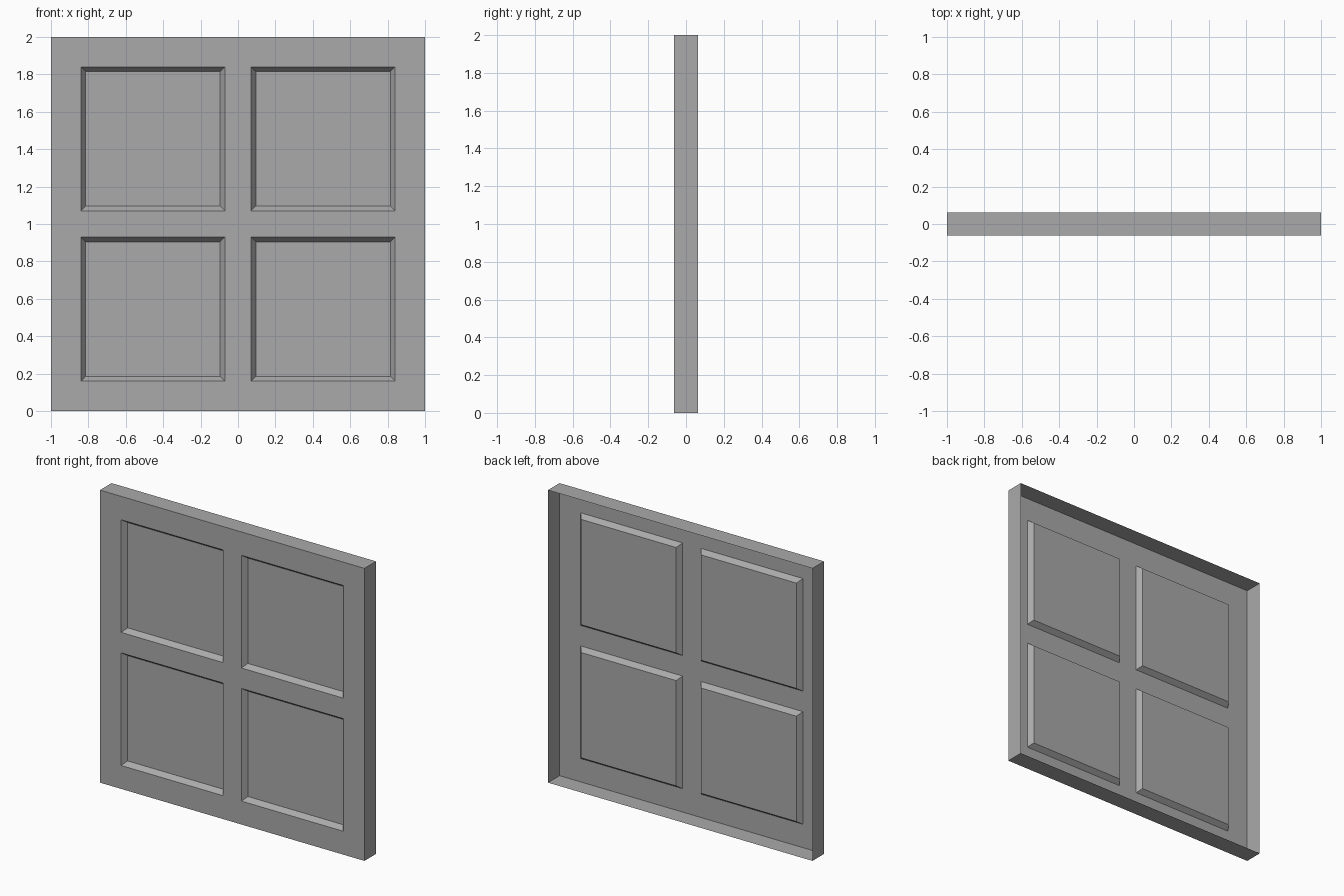
import bpy, bmesh
from mathutils import Vector

cube = bpy.data.objects.get("Cube")
if cube:
    bpy.data.objects.remove(cube, do_unlink=True)

HALF_DEPTH = 0.0625
BEVEL_WIDTH, RECESS = 0.025, 0.034
STOPS = [-1, -0.84, -0.07, 0.07, 0.84, 1]   # frame and opening edges, both ways

# Single grey material
grey = bpy.data.materials.new("grey")
grey.use_nodes = True
colour = (0.4, 0.4, 0.4, 1)
grey.diffuse_color = colour
grey.node_tree.nodes["Principled BSDF"].inputs["Base Color"].default_value = colour

# Front sheet, divided along the frame members
bm = bmesh.new()
grid = [[bm.verts.new((x, -HALF_DEPTH, z + 1)) for x in STOPS] for z in STOPS]
panes = []
for r in range(5):
    for c in range(5):
        face = bm.faces.new((grid[r][c], grid[r][c + 1],
                             grid[r + 1][c + 1], grid[r + 1][c]))
        if r % 2 and c % 2:
            panes.append(face)
bm.normal_update()

# Outer rim: thin walls running back, open behind
rim = [e for e in bm.edges if e.is_boundary]
wall = bmesh.ops.extrude_edge_only(bm, edges=rim)["geom"]
bmesh.ops.translate(bm, vec=Vector((0, 2 * HALF_DEPTH, 0)),
                    verts=[g for g in wall if isinstance(g, bmesh.types.BMVert)])

# Four recessed panes with sloping edges
bmesh.ops.inset_individual(bm, faces=panes, thickness=BEVEL_WIDTH,
                           depth=-RECESS, use_even_offset=True)
bm.normal_update()

mesh = bpy.data.meshes.new("window_panel")
bm.to_mesh(mesh)
bm.free()
mesh.materials.append(grey)
panel = bpy.data.objects.new("window_panel", mesh)
bpy.context.collection.objects.link(panel)
